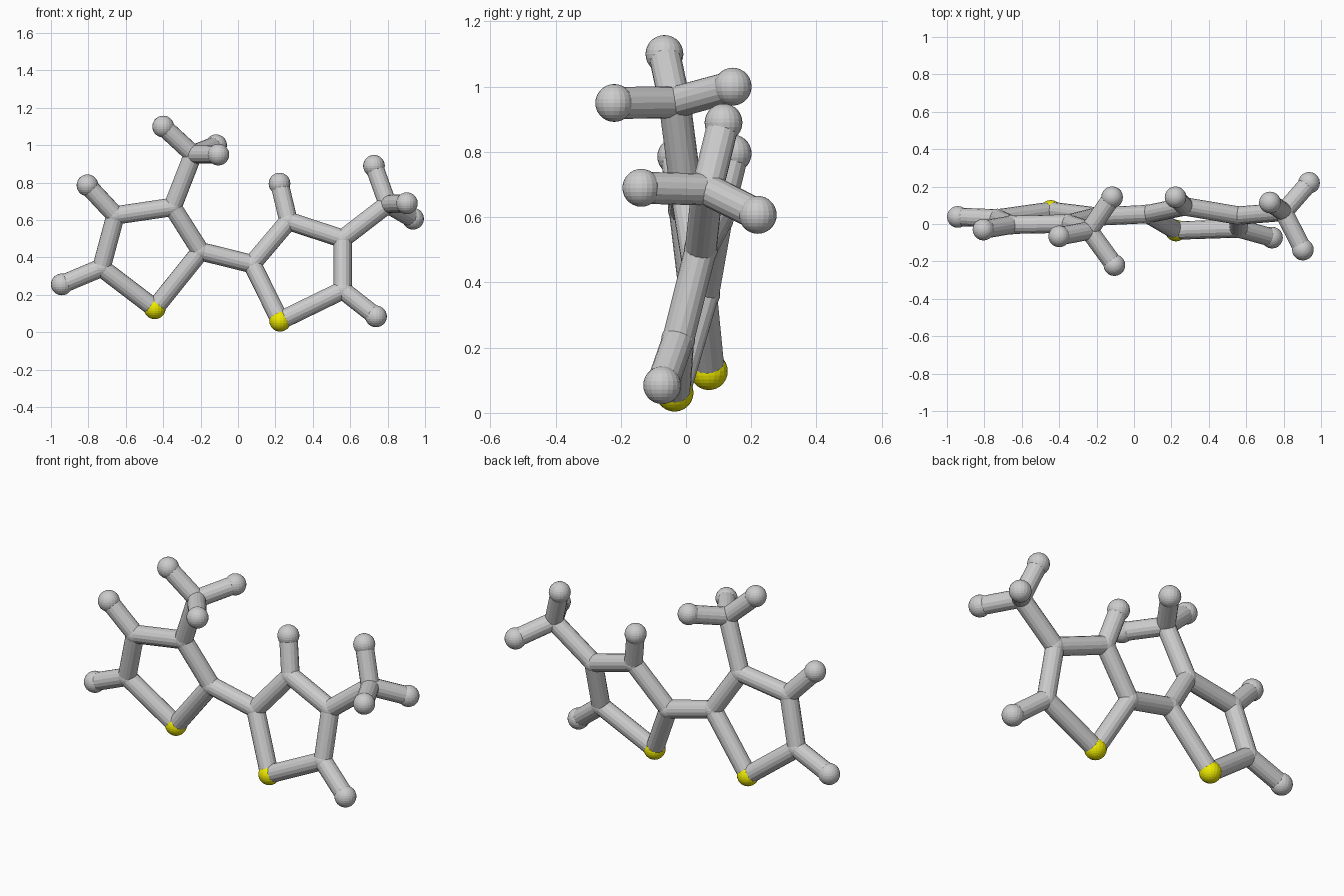
import bpy
from mathutils import Vector

if "Cube" in bpy.data.objects:
    bpy.data.objects.remove(bpy.data.objects["Cube"])

STICK_R, JOINT_R, BALL_R = 0.049, 0.052, 0.058

# Atom centres; ring_a is the left ring, ring_b the right one
atoms = {
    "sulfur_a": (-0.445, 0.070, 0.128), "sulfur_b": (0.225, -0.035, 0.062),
    # left ring carbons
    "carbon_a2": (-0.20, 0.040, 0.433), "carbon_a3": (-0.35, 0.002, 0.67),
    "carbon_a4": (-0.655, -0.004, 0.625), "carbon_a5": (-0.73, 0.030, 0.345),
    "carbon_a_methyl": (-0.24, -0.035, 0.952),
    # right ring carbons
    "carbon_b2": (0.075, 0.053, 0.365), "carbon_b3": (0.27, 0.094, 0.595),
    "carbon_b4": (0.56, 0.045, 0.50), "carbon_b5": (0.56, -0.024, 0.225),
    "carbon_b_methyl": (0.80, 0.065, 0.685),
    # end balls
    "hydrogen_a4": (-0.805, -0.03, 0.786), "hydrogen_a5": (-0.942, 0.038, 0.256),
    "hydrogen_a_m1": (-0.40, -0.066, 1.10), "hydrogen_a_m2": (-0.117, 0.143, 1.0),
    "hydrogen_a_m3": (-0.105, -0.22, 0.95),
    "hydrogen_b3": (0.222, 0.143, 0.795), "hydrogen_b5": (0.738, -0.073, 0.085),
    "hydrogen_b_m1": (0.727, 0.115, 0.89), "hydrogen_b_m2": (0.903, -0.137, 0.69),
    "hydrogen_b_m3": (0.936, 0.22, 0.607),
}

yellow = bpy.data.materials.new("yellow")
yellow.diffuse_color = (0.85, 0.82, 0.0, 1)
yellow.use_nodes = True
yellow.node_tree.nodes["Principled BSDF"].inputs["Base Color"].default_value = yellow.diffuse_color


def ball(name, pos):
    radius = JOINT_R if name.startswith("carbon") else BALL_R
    bpy.ops.mesh.primitive_uv_sphere_add(segments=20, ring_count=14, radius=radius, location=pos)
    ob = bpy.context.object
    ob.name = name
    if name.startswith("sulfur"):
        ob.data.materials.append(yellow)


def stick(a, b):
    p, q = Vector(atoms[a]), Vector(atoms[b])
    d = q - p
    bpy.ops.mesh.primitive_cylinder_add(vertices=16, radius=STICK_R, depth=d.length,
                                        location=(p + q) / 2,
                                        rotation=d.to_track_quat('Z', 'Y').to_euler())
    bpy.context.object.name = f"bond_{a}_{b}"


for name, pos in atoms.items():
    ball(name, pos)

# Five-sided rings and the methyl groups
for s, methyl_at in (("a", "3"), ("b", "4")):
    ring = [f"sulfur_{s}"] + [f"carbon_{s}{i}" for i in range(2, 6)]
    for i in range(5):
        stick(ring[i], ring[(i + 1) % 5])
    stick(f"carbon_{s}{methyl_at}", f"carbon_{s}_methyl")
    for i in (1, 2, 3):
        stick(f"carbon_{s}_methyl", f"hydrogen_{s}_m{i}")

# Ring hydrogens and the link between the rings
for k in ("a4", "a5", "b3", "b5"):
    stick(f"carbon_{k}", f"hydrogen_{k}")
stick("carbon_a2", "carbon_b2")
